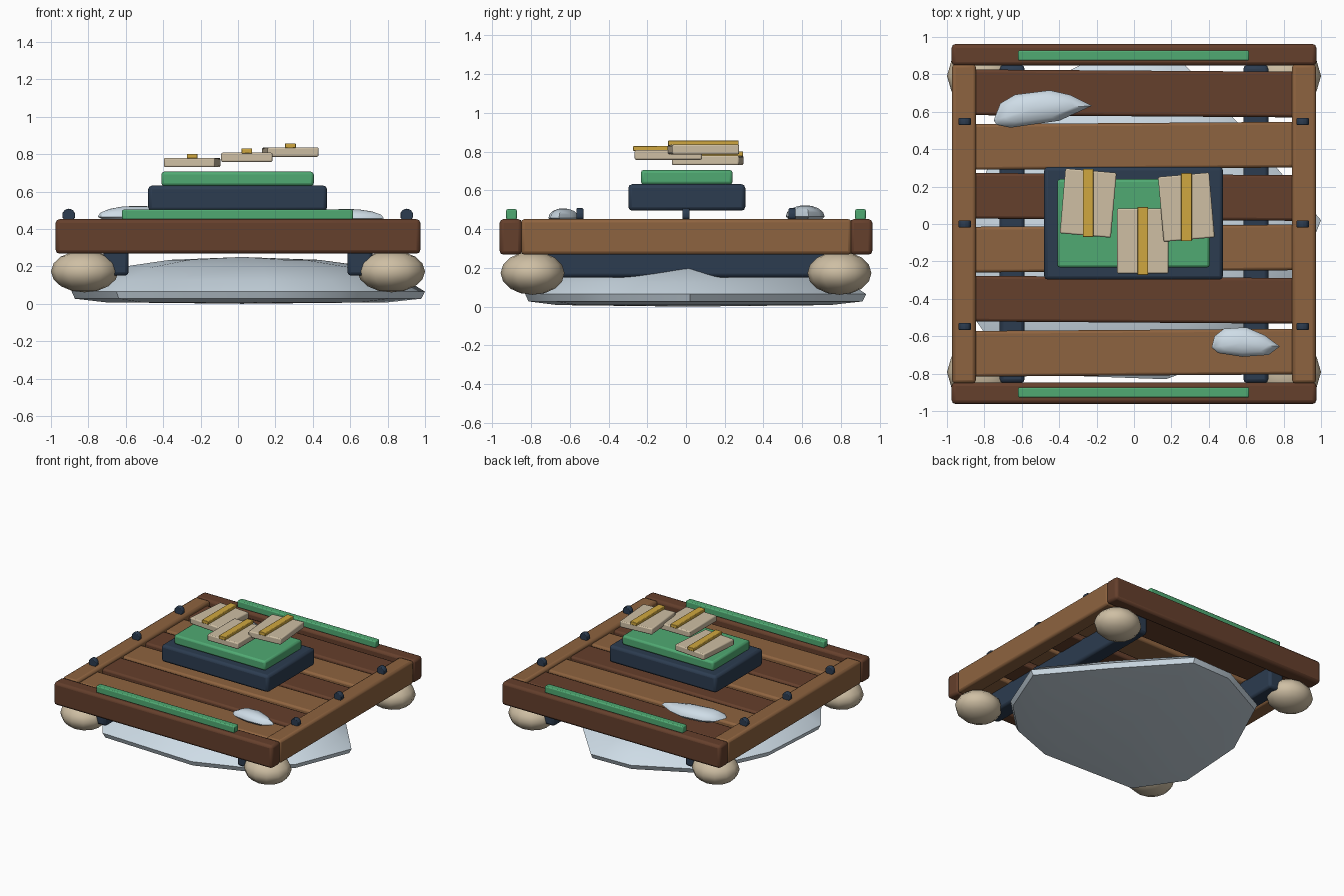
import bpy, bmesh, math
from mathutils import Vector

if "Cube" in bpy.data.objects:
    bpy.data.objects.remove(bpy.data.objects["Cube"])

def mat(name, c):
    m = bpy.data.materials.new(name)
    m.diffuse_color = (*c, 1)
    m.use_nodes = True
    m.node_tree.nodes["Principled BSDF"].inputs["Base Color"].default_value = m.diffuse_color
    return m

DARK = mat("dark_wood", (.13, .05, .025))
LIGHT = mat("light_wood", (.27, .125, .05))
NAVY = mat("navy", (.025, .045, .08))
GREEN = mat("green", (.08, .4, .17))
TAN = mat("tan", (.62, .52, .37))
GOLD = mat("gold", (.63, .39, .05))
ICE = mat("ice", (.62, .72, .8))

def finish(bm, name, m, loc=(0, 0, 0), rot=(0, 0, 0), bevel=0, angle=40):
    bmesh.ops.recalc_face_normals(bm, faces=bm.faces)
    me = bpy.data.meshes.new(name)
    bm.to_mesh(me)
    bm.free()
    ob = bpy.data.objects.new(name, me)
    bpy.context.collection.objects.link(ob)
    ob.location, ob.rotation_euler = loc, rot
    me.materials.append(m)
    if bevel:
        b = ob.modifiers.new("bevel", 'BEVEL')
        b.width, b.segments = bevel, 2
    bpy.ops.object.select_all(action='DESELECT')
    ob.select_set(True)
    bpy.context.view_layer.objects.active = ob
    bpy.ops.object.shade_smooth_by_angle(angle=math.radians(angle))
    return ob

def box(name, m, x, y, z, bevel=.012, turn=0):
    """Box from (min, max) ranges, turned about its own centre."""
    bm = bmesh.new()
    bmesh.ops.create_cube(bm, size=1)
    bmesh.ops.scale(bm, verts=bm.verts, vec=(x[1]-x[0], y[1]-y[0], z[1]-z[0]))
    loc = [(r[0] + r[1]) / 2 for r in (x, y, z)]
    return finish(bm, name, m, loc, (0, 0, math.radians(turn)), bevel)

def mound(name, outline, layers):
    """Domed slab: outline rings shrunk towards the middle at each height."""
    bm = bmesh.new()
    c = sum((Vector(p) for p in outline), Vector((0, 0))) / len(outline)
    rings = []
    for s, z in layers:
        if s == 0:
            rings.append([bm.verts.new((c.x, c.y, z))])
        else:
            rings.append([bm.verts.new((*(c + (Vector(p) - c) * s), z)) for p in outline])
    n = len(outline)
    for a, b in zip(rings, rings[1:]):
        for i in range(n):
            j = (i + 1) % n
            if len(a) == 1:
                bm.faces.new((a[0], b[i], b[j]))
            elif len(b) == 1:
                bm.faces.new((a[i], a[j], b[0]))
            else:
                bm.faces.new((a[i], a[j], b[j], b[i]))
    return finish(bm, name, ICE)

# outer frame
FZ = (.268, .452)
for s, n in ((-1, "front"), (1, "back")):
    box(n + "_beam", DARK, (-.975, .975), sorted((s*.847, s*.962)), FZ, .02)
    box(n + "_trim", GREEN, (-.62, .615), sorted((s*.873, s*.928)), (.448, .503), .008)
for s, n in ((-1, "left"), (1, "right")):
    box(n + "_beam", LIGHT, sorted((s*.845, s*.973)), (-.852, .855), FZ, .018)
    box(n + "_runner", NAVY, sorted((s*.585, s*.718)), (-.85, .85), (.15, .33), .02)

# deck planks
for i, y in enumerate((.698, .418, .145, -.131, -.405, -.688)):
    box(f"plank_{i+1}", LIGHT if i % 2 else DARK, (-.86, .86),
        (y - .122, y + .122), (.315, .425), .015, .4 if i % 2 else -.4)

# pegs along the side beams
for x in (-.905, .902):
    for y in (-.548, 0, .548):
        bm = bmesh.new()
        bmesh.ops.create_cone(bm, cap_ends=True, segments=10, radius1=.036, radius2=.036, depth=.036)
        finish(bm, "peg", NAVY, (x, y, .473), (math.pi/2, 0, 0), .005)

# rounded feet
for x in (-.82, .82):
    for y in (-.792, .792):
        bm = bmesh.new()
        bmesh.ops.create_uvsphere(bm, u_segments=12, v_segments=8, radius=1)
        bmesh.ops.scale(bm, verts=bm.verts, vec=(.18, .165, .112))
        finish(bm, "foot", TAN, (x, y, .173), angle=60)

# ice slab below, snow patches on deck
mound("ice_slab",
      [(1, .02), (.62, .47), (.2, .93), (-.15, .92), (-.6, .69), (-.85, .15),
       (-.89, -.45), (-.65, -.8), (.17, -.83), (.55, -.69), (.82, -.43)],
      [(0, 0), (.8, .008), (.98, .027), (1, .065), (.9, .125), (.72, .195), (.42, .235), (0, .25)])
SNOW = [(0, 0), (.8, .0), (1, .02), (.93, .042), (.7, .062), (.35, .075), (0, .078)]
mound("snow_patch_left",
      [(-.75, .555), (-.715, .645), (-.635, .692), (-.45, .715), (-.34, .69),
       (-.225, .632), (-.4, .552), (-.66, .515), (-.735, .53)],
      [(s, .445 + z) for s, z in SNOW])
mound("snow_patch_right",
      [(.415, -.66), (.43, -.6), (.48, -.56), (.6, -.552), (.7, -.595),
       (.78, -.655), (.72, -.7), (.58, -.71), (.45, -.69)],
      [(s, .44 + z * .86) for s, z in SNOW])

# raised pedestal
box("pedestal", NAVY, (-.48, .476), (-.298, .306), (.495, .632), .02)
box("pedestal_pad", GREEN, (-.41, .405), (-.233, .24), (.63, .706), .015)

# parcels with gold bands
for i, (x, y, z, t) in enumerate(((-.245, .112, .73, -5), (.047, -.091, .758, 0), (.28, .09, .786, 5))):
    box(f"parcel_{i+1}", TAN, (x - .137, x + .137), (y - .174, y + .174), (z, z + .05), .008, t)
    box(f"parcel_band_{i+1}", GOLD, (x - .029, x + .029), (y - .182, y + .182), (z + .046, z + .072), .004)
